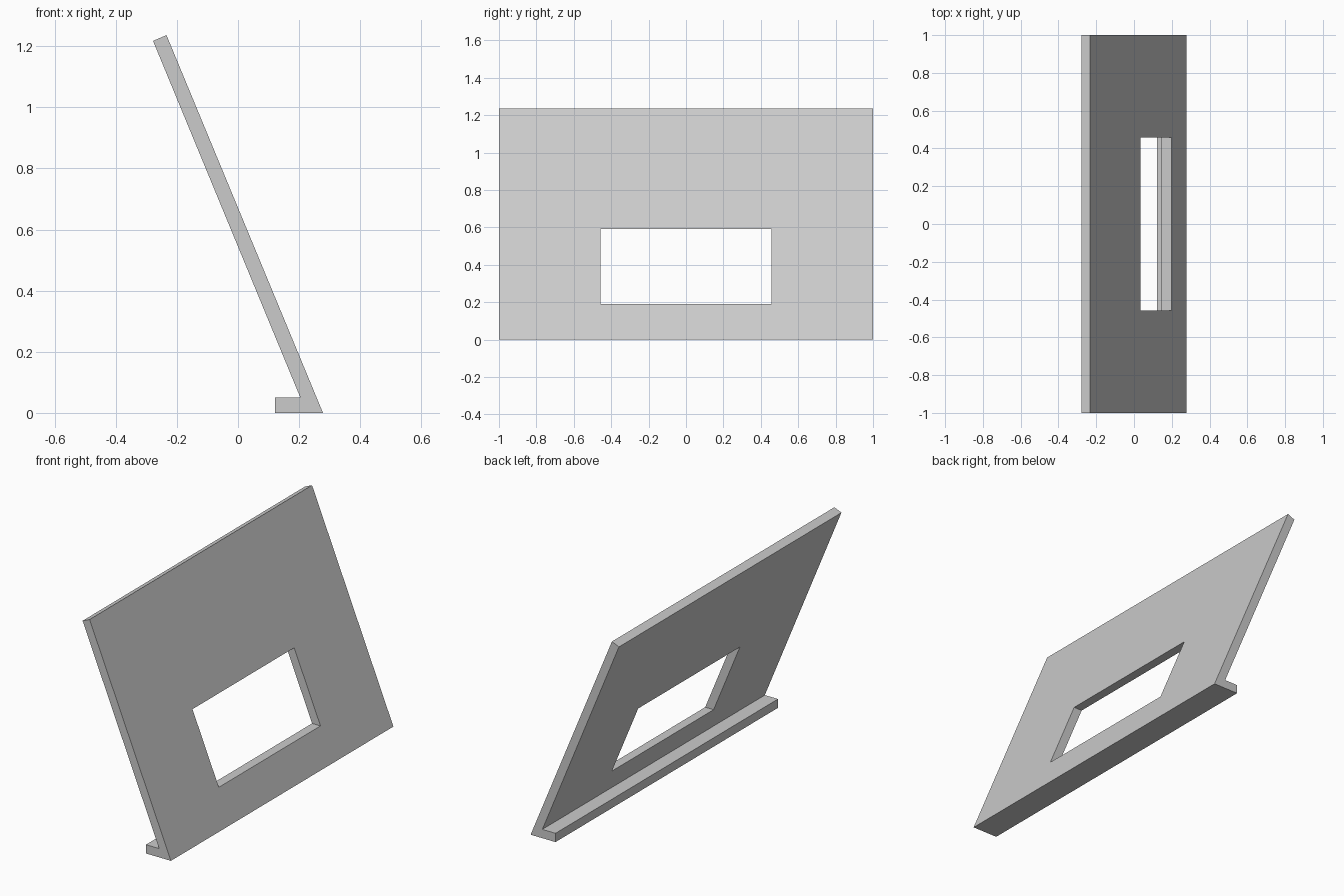
import bpy
import bmesh
from mathutils import Vector

default_cube = bpy.data.objects.get("Cube")
if default_cube:
    bpy.data.objects.remove(default_cube, do_unlink=True)

HALF_LENGTH = 1.0
WINDOW_HALF = 0.457
WINDOW_BOTTOM, WINDOW_TOP = 0.19, 0.59

grey = bpy.data.materials.new("light grey")
grey.use_nodes = True
colour = (0.6, 0.6, 0.6, 1)
grey.diffuse_color = colour
grey.node_tree.nodes["Principled BSDF"].inputs["Base Color"].default_value = colour


def prism(name, profile, half):
    """Extrude an x-z profile along y, centred on y = 0."""
    bm = bmesh.new()
    face = bm.faces.new([bm.verts.new((x, -half, z)) for x, z in profile])
    out = bmesh.ops.extrude_face_region(bm, geom=[face])
    verts = [v for v in out["geom"] if isinstance(v, bmesh.types.BMVert)]
    bmesh.ops.translate(bm, verts=verts, vec=Vector((0, 2 * half, 0)))
    bmesh.ops.recalc_face_normals(bm, faces=bm.faces)
    mesh = bpy.data.meshes.new(name)
    bm.to_mesh(mesh)
    bm.free()
    obj = bpy.data.objects.new(name, mesh)
    bpy.context.collection.objects.link(obj)
    mesh.materials.append(grey)
    return obj


# Leaning panel with the foot ledge behind it, one solid section
panel = prism("leaning_panel", [
    (0.278, 0), (-0.234, 1.236), (-0.278, 1.217),
    (0.204, 0.05), (0.121, 0.05), (0.121, 0),
], HALF_LENGTH)

# Rectangular window cut straight through along x
cutter = prism("window_cutter", [
    (-0.5, WINDOW_BOTTOM), (0.5, WINDOW_BOTTOM),
    (0.5, WINDOW_TOP), (-0.5, WINDOW_TOP),
], WINDOW_HALF)
cutter.hide_render = True
cutter.hide_set(True)

cut = panel.modifiers.new("window", 'BOOLEAN')
cut.operation = 'DIFFERENCE'
cut.solver = 'EXACT'
cut.object = cutter

# Apply the cut and drop the helper
bpy.context.view_layer.objects.active = panel
panel.select_set(True)
bpy.ops.object.modifier_apply(modifier=cut.name)
bpy.data.objects.remove(cutter, do_unlink=True)
